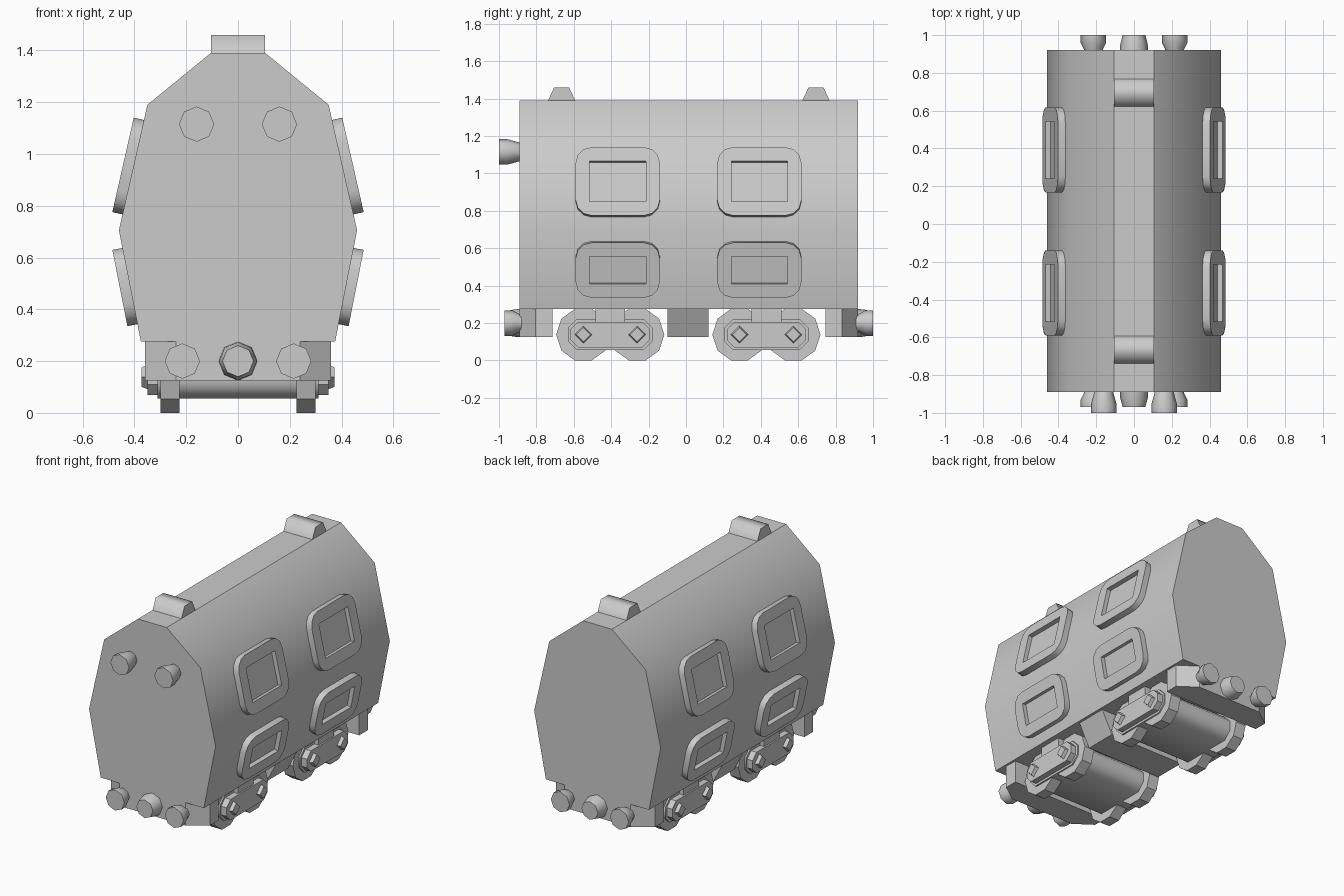
import bpy, bmesh, math
from mathutils import Vector

if "Cube" in bpy.data.objects:
    bpy.data.objects.remove(bpy.data.objects["Cube"])


def loft(name, rings, angle=35):
    """Skin a series of equal-length rings of 3D points and cap both ends."""
    bm = bmesh.new()
    vr = [[bm.verts.new(p) for p in r] for r in rings]
    n = len(vr[0])
    for a, b in zip(vr, vr[1:]):
        for i in range(n):
            j = (i + 1) % n
            bm.faces.new((a[i], a[j], b[j], b[i]))
    bm.faces.new(vr[0])
    bm.faces.new(vr[-1])
    bmesh.ops.remove_doubles(bm, verts=bm.verts[:], dist=1e-5)
    bmesh.ops.recalc_face_normals(bm, faces=bm.faces[:])
    me = bpy.data.meshes.new(name)
    bm.to_mesh(me)
    bm.free()
    ob = bpy.data.objects.new(name, me)
    bpy.context.collection.objects.link(ob)
    bpy.ops.object.select_all(action='DESELECT')
    ob.select_set(True)
    bpy.context.view_layer.objects.active = ob
    bpy.ops.object.shade_smooth_by_angle(angle=math.radians(angle))
    return ob


def ngon(n, r, start=0):
    return [(r * math.cos(start + 2 * math.pi * i / n),
             r * math.sin(start + 2 * math.pi * i / n)) for i in range(n)]


def along_y(name, profile, y0, y1, angle=35):
    return loft(name, [[(x, y, z) for x, z in profile] for y in (y0, y1)], angle)


def along_x(name, profile, x0, x1, angle=35):
    return loft(name, [[(x, y, z) for y, z in profile] for x in (x0, x1)], angle)


def knob(name, x, z, steps):
    """Eight-sided turned part pointing along y; steps are (y, radius)."""
    loft(name, [[(x + a, y, z + b) for a, b in ngon(8, r)] for y, r in steps], 46)


def mirrored(half):
    return half + [(-x, z) for x, z in reversed(half)]


# carriage shell
along_y("carriage_body", mirrored([(.105, 1.39), (.35, 1.19), (.46, .705), (.375, .275)]),
        -.89, .92, 38.6)

# roof vents
for y in (-.665, .695):
    along_x("roof_vent", [(y - .075, 1.385), (y - .04, 1.46), (y + .04, 1.46), (y + .075, 1.385)],
            -.105, .105, 70)


# windows: rounded frame with recessed pane, fitted to the sloping wall
def rounded(hu, hv, r):
    pts = []
    for k, (su, sv) in enumerate([(1, 1), (-1, 1), (-1, -1), (1, -1)]):
        for i in range(4):
            a = math.pi / 2 * (k + i / 3)
            pts.append((su * (hu - r) + r * math.cos(a), sv * (hv - r) + r * math.sin(a)))
    return pts


def window(name, side, y, x, z, slope, hv, open_v):
    up = Vector((slope[0] * side, 0, slope[1])).normalized()
    out = Vector((slope[1] * side, 0, -slope[0])).normalized()
    c = Vector((x * side, y, z))
    outer, inner = rounded(.225, hv, .085), rounded(.15, open_v, 0)
    loft(name, [[c + Vector((0, u, 0)) + up * v + out * d for u, v in ring]
                for ring, d in ((outer, -.005), (outer, .04), (inner, .04), (inner, .012))])


for side in (-1, 1):
    for y in (-.365, .392):
        window("upper_window", side, y, .405, .949, (-.11, .485), .187, .11)
        window("lower_window", side, y, .417, .49, (.085, .43), .15, .074)

# headlamps on the front only
for x in (-.16, .16):
    knob("headlamp", x, 1.115, [(-.88, .045), (-.89, .05), (-.955, .068), (-1, .068)])

# end beams with buffers and coupling
for s, end in ((-1, -.89), (1, .92)):
    plan = [(.36, end - s * .175), (.36, end - s * .085), (.24, end)]
    ring = mirrored(plan)
    loft("end_beam", [[(x, y, z) for x, y in ring] for z in (.125, .28)])
    for x in (-.215, .215):
        knob("buffer", x, .2, [(end - s * .01, .048), (end + s * .005, .05),
                               (end + s * .04, .068), (end + s * .08, .068)])
    knob("coupling", 0, .2, [(end - s * .01, .075), (end + s * .03, .073), (end + s * .08, .06)])

# underfloor equipment box
along_y("underfloor_box", mirrored([(.36, .28), (.28, .125)]), -.10, .12)


# bogies
def link(yc, r):
    """Side outline joining two octagonal axle boxes."""
    o = ngon(8, r / math.cos(math.pi / 8), math.pi / 8)
    h = .144
    right = [(yc + h + a, .138 + b) for a, b in o if a > 0]
    right.sort(key=lambda p: math.atan2(p[1] - .138, p[0] - yc - h))
    left = [(2 * yc - a, b) for a, b in reversed(right)]
    return right + left


for yc in (-.405, .43):
    along_x("bogie_frame", link(yc, .068), -.35, .35)
    along_x("bogie_core", link(yc, .083), -.31, .31, 50)
    along_x("bogie_mount", [(yc - .08, .19), (yc + .08, .19), (yc + .08, .28), (yc - .08, .28)],
            -.34, .34)
    for y in (yc - .144, yc + .144):
        for side in (-1, 1):
            along_x("wheel", [(y + a, .138 + b) for a, b in ngon(10, .145)],
                    side * .225, side * .30)
            loft("axle_bolt", [[(side * x, y + a, .138 + b) for a, b in ngon(4, r)]
                               for x, r in ((.34, .05), (.372, .038))])
